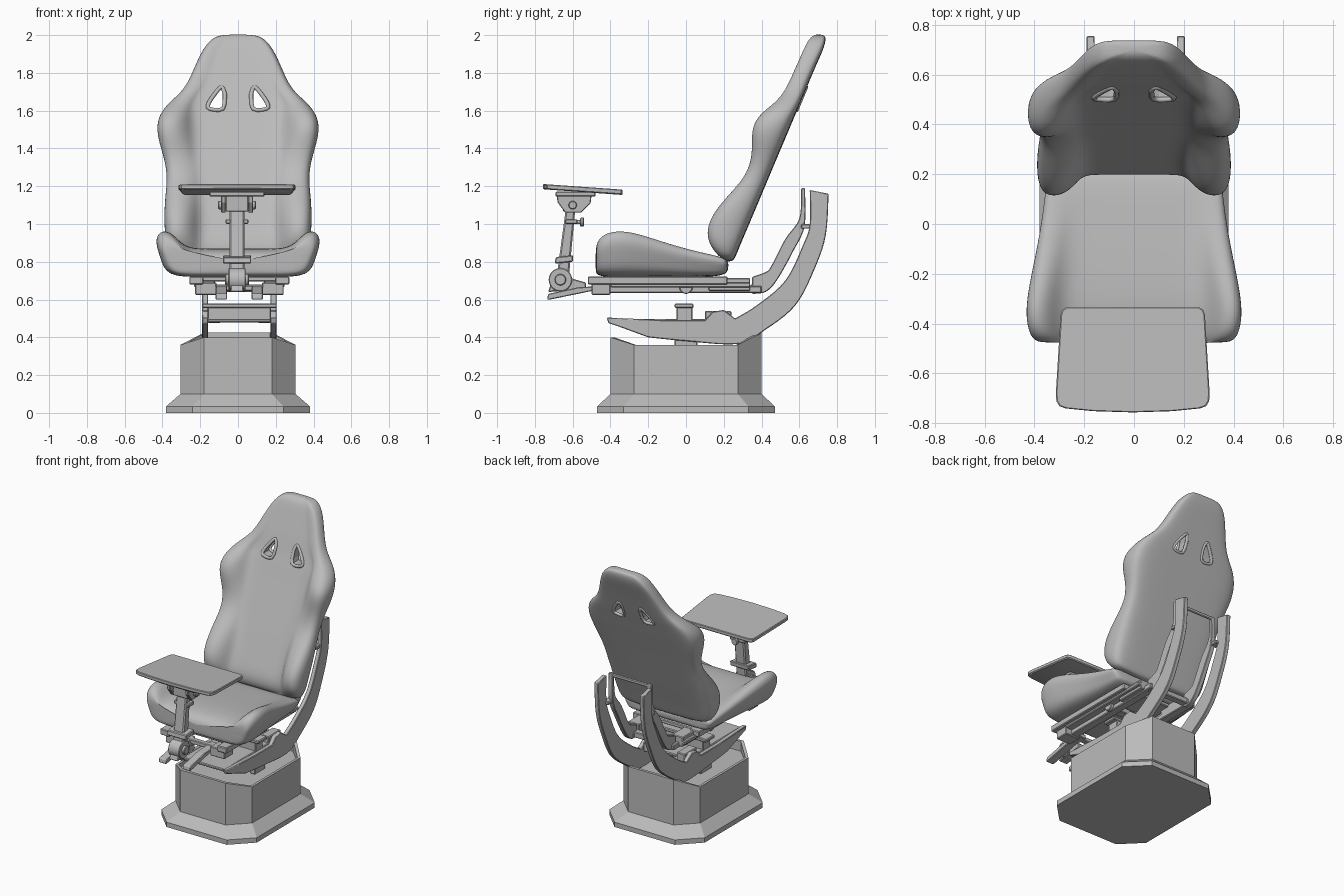
import bpy, bmesh, math
from mathutils import Vector

if "Cube" in bpy.data.objects:
    bpy.data.objects.remove(bpy.data.objects["Cube"])

grey = bpy.data.materials.new("mid_grey")
grey.diffuse_color = (0.5, 0.5, 0.5, 1)
grey.use_nodes = True
grey.node_tree.nodes["Principled BSDF"].inputs["Base Color"].default_value = grey.diffuse_color


def finish(name, bm, smooth=False, bevel=0.0):
    bmesh.ops.recalc_face_normals(bm, faces=bm.faces)
    me = bpy.data.meshes.new(name)
    bm.to_mesh(me)
    bm.free()
    ob = bpy.data.objects.new(name, me)
    bpy.context.collection.objects.link(ob)
    me.materials.append(grey)
    if bevel:
        m = ob.modifiers.new("bevel", 'BEVEL')
        m.width, m.segments, m.limit_method = bevel, 1, 'ANGLE'
    bpy.ops.object.select_all(action='DESELECT')
    ob.select_set(True)
    bpy.context.view_layer.objects.active = ob
    if smooth:
        bpy.ops.object.shade_smooth_by_angle(angle=math.radians(35))
    return ob


def loft(name, rings, smooth=False, subdiv=0, bevel=0.0):
    """Skin closed rings of equal length and cap both ends."""
    bm = bmesh.new()
    vs = [[bm.verts.new(p) for p in r] for r in rings]
    n = len(vs[0])
    for a, b in zip(vs, vs[1:]):
        for i in range(n):
            bm.faces.new((a[i], a[(i + 1) % n], b[(i + 1) % n], b[i]))
    bm.faces.new(vs[0])
    bm.faces.new(vs[-1])
    ob = finish(name, bm, False, bevel)
    if subdiv:
        m = ob.modifiers.new("subdivision", 'SUBSURF')
        m.levels = m.render_levels = subdiv
        bpy.ops.object.modifier_apply(modifier=m.name)
    if smooth:
        bpy.ops.object.shade_smooth_by_angle(angle=math.radians(35))
    return ob


def prism(name, pts, axis, a, b, smooth=False, bevel=0.0):
    """Extrude a 2D outline along one axis from a to b."""
    k = 'xyz'.index(axis)
    rings = [[tuple(list(p[:k]) + [t] + list(p[k:])) for p in pts] for t in (a, b)]
    return loft(name, rings, smooth, 0, bevel)


def box(name, x0, x1, y0, y1, z0, z1, bevel=0.005):
    return prism(name, [(x0, y0), (x1, y0), (x1, y1), (x0, y1)], 'z', z0, z1, False, bevel)


def disc(name, axis, u, v, r, a, b, n=24):
    pts = [(u + r * math.cos(2 * math.pi * i / n), v + r * math.sin(2 * math.pi * i / n)) for i in range(n)]
    return prism(name, pts, axis, a, b, True, 0.004)


def curve(pts, n=5):
    """Catmull-Rom smoothing of an open 2D point list."""
    p = [Vector(q) for q in [pts[0]] + pts + [pts[-1]]]
    out = []
    for a, b, c, d in zip(p, p[1:], p[2:], p[3:]):
        for i in range(n):
            t = i / n
            out.append(tuple(0.5 * (2 * b + (c - a) * t + (2 * a - 5 * b + 4 * c - d) * t * t
                                    + (3 * b - a - 3 * c + d) * t ** 3)))
    return out + [pts[-1]]


def mirrored(half):
    return half + [(-p[0],) + tuple(p[1:]) for p in reversed(half[1:-1])]


# Pedestal: chamfered foot, box walls with uneven rim, recessed top
def octagon(hx, hy, cx, cy, zf, zs, zb):
    return [(-cx, -hy, zf), (cx, -hy, zf), (hx, -cy, zs), (hx, cy, zs),
            (cx, hy, zb), (-cx, hy, zb), (-hx, cy, zs), (-hx, -cy, zs)]


loft("pedestal", [octagon(.38, .47, .24, .33, 0, 0, 0), octagon(.38, .47, .24, .33, .035, .035, .035),
                  octagon(.305, .40, .18, .275, .1, .1, .1), octagon(.305, .40, .18, .275, .4, .36, .425),
                  octagon(.287, .38, .17, .265, .4, .36, .425), octagon(.287, .38, .17, .265, .33, .33, .33)])


# Seat cushion: sections along y (y, half width, centre top, bolster top, bottom)
def cushion_ring(y, w, c, t, b):
    w *= 1.022
    p = w * .62
    d = w - p
    return mirrored([(0, y, c), (p * .55, y, c), (p, y, c), (p + .35 * d, y, c + .7 * (t - c)),
                     (p + .58 * d, y, t), (p + .85 * d, y, t), (w, y, t - .22 * (t - b)),
                     (w - .03, y, (t + b) / 2 - .02), (w * .86, y, b), (w * .45, y, b), (0, y, b)])


loft("seat_cushion", [cushion_ring(*r) for r in [
    (-.479, .36, .79, .86, .75), (-.471, .40, .83, .91, .73), (-.43, .425, .858, .952, .72),
    (-.35, .435, .87, .967, .72), (-.25, .422, .87, .95, .72), (-.1, .39, .858, .898, .72),
    (.05, .365, .842, .856, .72), (.15, .355, .832, .835, .722), (.205, .345, .815, .818, .732),
    (.225, .325, .795, .80, .755)]], True, 2)


# Backrest: sections along z (z, half width, panel half width, panel y, bolster y, rear y)
def rest_ring(z, w, p, f, b, r):
    w *= 1.015
    d = w - p
    return mirrored([(0, f, z), (p * .6, f, z), (p, f, z), (p + .2 * d, f + .6 * (b - f), z),
                     (p + .48 * d, b, z), (p + .8 * d, b, z), (w - .05 * d, b + .18 * (r - b), z),
                     (w, b + .46 * (r - b), z), (w - .05 * d, b + .78 * (r - b), z),
                     (w * .88, r - .003, z), (w * .45, r, z), (0, r, z)])


rest = loft("backrest", [rest_ring(*r) for r in [
    (.80, .31, .19, .215, .21, .25), (.84, .36, .2, .195, .16, .268), (.90, .38, .2, .20, .118, .292),
    (.97, .385, .2, .228, .108, .322), (1.05, .388, .2, .262, .137, .356), (1.15, .382, .2, .304, .22, .398),
    (1.25, .370, .2, .347, .315, .44), (1.35, .388, .215, .39, .348, .482), (1.43, .414, .225, .425, .348, .516),
    (1.51, .428, .235, .46, .348, .55), (1.58, .413, .24, .488, .386, .579), (1.64, .365, .235, .515, .47, .605),
    (1.70, .295, .20, .538, .52, .63), (1.76, .257, .16, .56, .55, .655), (1.85, .22, .13, .598, .59, .693),
    (1.93, .182, .105, .63, .625, .730), (1.983, .138, .075, .655, .652, .742), (2.004, .085, .04, .685, .683, .73)]],
    True, 2)

# Harness openings with padded rims
hole = curve([(.07, 1.69), (.085, 1.725), (.11, 1.705), (.155, 1.64), (.15, 1.61), (.08, 1.61), (.07, 1.69)], 3)[:-1]
for s in (-1, 1):
    pts = [(s * x, z) for x, z in hole]
    cutter = prism("opening_cutter", pts, 'y', .3, .9)
    cutter.hide_render = True
    bpy.context.view_layer.objects.active = rest
    m = rest.modifiers.new("opening", 'BOOLEAN')
    m.operation, m.object, m.solver = 'DIFFERENCE', cutter, 'EXACT'
    bpy.ops.object.modifier_apply(modifier=m.name)
    bpy.data.objects.remove(cutter)
    for off in (-.09, -.005):
        cu = bpy.data.curves.new("opening_rim", 'CURVE')
        cu.dimensions, cu.bevel_depth, cu.bevel_resolution = '3D', .011, 2
        sp = cu.splines.new('POLY')
        sp.points.add(len(pts) - 1)
        for q, (x, z) in zip(sp.points, pts):
            q.co = (x, .25 + (z - .8) * .422 + off, z, 1)
        sp.use_cyclic_u = True
        cu.materials.append(grey)
        bpy.context.collection.objects.link(bpy.data.objects.new("opening_rim", cu))

# Curved support arms and under-seat frame, left and right
outer = curve([(-.2, .40), (0, .38), (.275, .365), (.42, .44), (.58, .57), (.68, .76), (.74, .94), (.755, 1.16)])
inner = curve([(.655, 1.18), (.655, 1.0), (.62, .89), (.525, .70), (.375, .57), (.26, .50)])
lower_arm = [(-.42, .505), (-.41, .475), (-.35, .455)] + outer + inner + [(.2, .545), (.14, .535), (.1, .49), (-.1, .49)]
upper_arm = curve([(.35, .63), (.42, .64), (.48, .70), (.57, .86), (.628, .99), (.63, 1.19)]) + \
    curve([(.61, 1.19), (.60, 1.03), (.525, .92), (.45, .775), (.42, .745), (.35, .72)])
for s in (-1, 1):
    def pair(x0, x1):
        return sorted((.007 + s * x0, .007 + s * x1))
    prism("lower_arm", lower_arm, 'x', *pair(.165, .197), True, .004)
    prism("upper_arm", upper_arm, 'x', *pair(.135, .17), True, .004)
    box("arm_joint_plate", *pair(.14, .19), .61, .67, .975, 1.0)
    box("frame_rail", *pair(.13, .19), -.45, .40, .635, .672)
    box("seat_slider", *pair(.19, .265), -.52, .22, .68, .722)
    box("slider_base", *pair(.14, .24), -.40, .34, .665, .69)
    box("front_clamp", *pair(.12, .235), -.50, -.40, .625, .69)
    box("rear_clamp", *pair(.13, .22), .12, .34, .645, .715)
    disc("pivot_cap", 'x', 0, .665, .035, *pair(.19, .215))
    prism("front_prong", [(-.735, .60), (-.72, .60), (-.5, .645), (-.40, .645), (-.40, .675), (-.57, .665), (-.73, .63)],
          'x', *pair(.065, .125), False, .004)
    box("base_mount", *pair(.13, .17), -.06, .06, .33, .40)
    box("drive_housing", *pair(.1, .166), .1, .24, .475, .54)

# Cross members and motion unit
box("seat_pan", -.2, .21, -.42, .2, .695, .722)
box("top_cross_bar", -.16, .175, .615, .63, 1.165, 1.19)
box("front_cross_bar", -.19, .2, -.46, -.42, .645, .675)
box("middle_cross_bar", -.19, .2, -.03, .03, .64, .68)
box("rear_cross_bar", -.16, .175, .34, .39, .64, .68)
box("motion_plate", -.16, .175, -.40, .2, .478, .497)
box("motion_front_bar", -.19, .205, -.06, .04, .555, .578)
box("motion_block", -.16, .175, -.05, .035, .48, .56)

# Table post: pivot, stem, collar, knob and head bracket
disc("post_pivot", 'x', -.665, .705, .062, -.05, .04)
disc("post_pivot_bolt", 'x', -.665, .705, .03, -.068, .058)
prism("post_shoe", [(-.73, .64), (-.53, .655), (-.53, .69), (-.60, .71), (-.64, .76), (-.69, .76)],
      'x', -.04, .03, False, .005)
prism("post_stem", [(-.685, .72), (-.62, .72), (-.585, 1.09), (-.635, 1.09)], 'x', -.045, .035, False, .008)
prism("post_collar", [(-.695, .79), (-.60, .80), (-.597, .835), (-.69, .825)], 'x', -.08, .07, False, .005)
box("upper_collar", -.065, .055, -.64, -.575, 1.0, 1.025)
disc("post_knob_shaft", 'y', -.005, 1.01, .01, -.61, -.54, 12)
disc("post_knob", 'y', -.005, 1.01, .024, -.56, -.54, 16)
head = [(-.685, 1.155), (-.68, 1.115), (-.64, 1.06), (-.555, 1.06), (-.505, 1.11), (-.50, 1.15)]
for x in (-.09, .055):
    prism("head_bracket", head, 'x', x, x + .025, False, .004)
disc("head_axle", 'x', -.6, 1.10, .022, -.105, .095)
box("head_block", -.065, .055, -.65, -.55, 1.065, 1.165)
box("table_mount", -.15, .14, -.69, -.48, 1.145, 1.172)


# Table top: tilted slab with rounded corners and bowed front edge
def table_ring(dz, g):
    half = [(0, -.757), (.16, -.752), (.27, -.741), (.295, -.732), (.307, -.712), (.309, -.68),
            (.29, -.365), (.284, -.345), (.267, -.335), (0, -.335)]
    return [(x * g - .005, -.54 + (y + .54) * g, 1.182 + (-.335 - y) * .07 + dz) for x, y in mirrored(half)]


loft("table_top", [table_ring(-.028, .975), table_ring(-.022, 1), table_ring(-.004, 1), table_ring(0, .985)], True)
